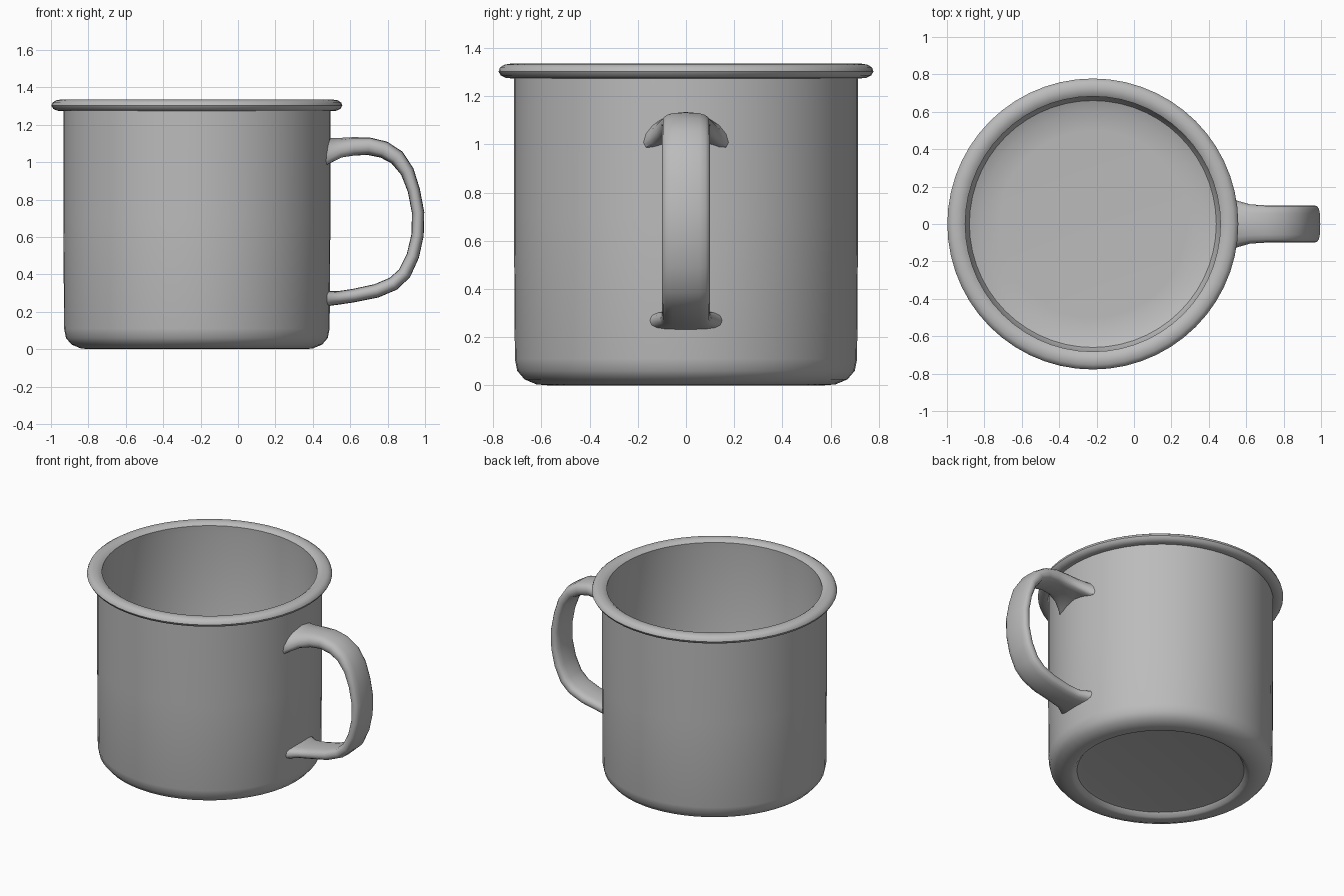
import bpy, bmesh, math
from mathutils import Vector

cube = bpy.data.objects.get("Cube")
if cube:
    bpy.data.objects.remove(cube, do_unlink=True)

CENTRE_X = -0.22
SIDES = 56

grey = bpy.data.materials.new("enamel_grey")
grey.use_nodes = True
COLOUR = (0.5, 0.5, 0.5, 1)
grey.diffuse_color = COLOUR
grey.node_tree.nodes["Principled BSDF"].inputs["Base Color"].default_value = COLOUR


def finish(bm, name, angle):
    bmesh.ops.recalc_face_normals(bm, faces=bm.faces)
    mesh = bpy.data.meshes.new(name)
    bm.to_mesh(mesh)
    bm.free()
    mesh.materials.append(grey)
    obj = bpy.data.objects.new(name, mesh)
    bpy.context.collection.objects.link(obj)
    bpy.ops.object.select_all(action='DESELECT')
    obj.select_set(True)
    bpy.context.view_layer.objects.active = obj
    bpy.ops.object.shade_smooth_by_angle(angle=math.radians(angle))
    return obj


def skin(bm, rings):
    """Join neighbouring rings of vertices with quads."""
    for a, b in zip(rings, rings[1:]):
        n = len(a)
        for i in range(n):
            j = (i + 1) % n
            bm.faces.new((a[i], a[j], b[j], b[i]))
    bm.faces.new(rings[0])
    bm.faces.new(rings[-1])


# Cup: recessed base, rounded foot, wall, rolled rim, inner wall and floor
profile = [(0.50, 0.035), (0.53, 0.03), (0.55, 0.005), (0.57, 0), (0.62, 0.004),
           (0.67, 0.025), (0.70, 0.06), (0.71, 0.11), (0.714, 0.7), (0.714, 1.275)]
rim_mid, rim_r, rim_h = 0.728, 0.05, 0.031
for step in range(9):
    a = math.radians(-100 + step * 32)
    profile.append((rim_mid + rim_r * math.cos(a), 1.304 + rim_h * math.sin(a)))
profile += [(0.685, 1.27), (0.685, 0.13), (0.66, 0.08), (0.60, 0.055), (0.5, 0.05)]

bm = bmesh.new()
rings = []
for r, z in profile:
    rings.append([bm.verts.new((CENTRE_X + r * math.cos(math.tau * i / SIDES),
                                r * math.sin(math.tau * i / SIDES), z))
                  for i in range(SIDES)])
skin(bm, rings)
finish(bm, "cup", 40)

# Handle: strap swept along a loop, flared where it meets the wall
# station: x, z, half width, half thickness, droop of the edges
stations = [(0.466, 1.075, 0.18, 0.06, 0.07), (0.50, 1.075, 0.155, 0.055, 0.05),
            (0.55, 1.08, 0.125, 0.05, 0.025), (0.62, 1.085, 0.105, 0.049, 0.008),
            (0.70, 1.085, 0.10, 0.047, 0), (0.78, 1.067, 0.10, 0.046, 0),
            (0.85, 1.025, 0.10, 0.043, 0), (0.905, 0.95, 0.10, 0.037, 0),
            (0.94, 0.85, 0.10, 0.033, 0), (0.963, 0.73, 0.10, 0.033, 0),
            (0.96, 0.61, 0.10, 0.033, 0), (0.935, 0.50, 0.10, 0.034, 0),
            (0.89, 0.405, 0.10, 0.036, 0), (0.83, 0.35, 0.10, 0.037, 0),
            (0.74, 0.312, 0.10, 0.037, 0), (0.62, 0.287, 0.10, 0.036, 0),
            (0.54, 0.275, 0.11, 0.036, 0), (0.475, 0.27, 0.15, 0.04, 0)]
AROUND = 16
points = [Vector((x, 0, z)) for x, z, *_ in stations]


def rounded(v, power):
    return math.copysign(abs(v) ** power, v)


bm = bmesh.new()
rings = []
for i, (x, z, width, thick, droop) in enumerate(stations):
    along = points[min(i + 1, len(points) - 1)] - points[max(i - 1, 0)]
    out = Vector((-along.z, 0, along.x)).normalized()
    ring = []
    for k in range(AROUND):
        a = math.tau * k / AROUND
        side = rounded(math.cos(a), 0.6)
        co = points[i] + out * thick * rounded(math.sin(a), 0.75)
        co.y = width * side
        co.z -= droop * side * side
        ring.append(bm.verts.new(co))
    rings.append(ring)
skin(bm, rings)
finish(bm, "handle", 50)
